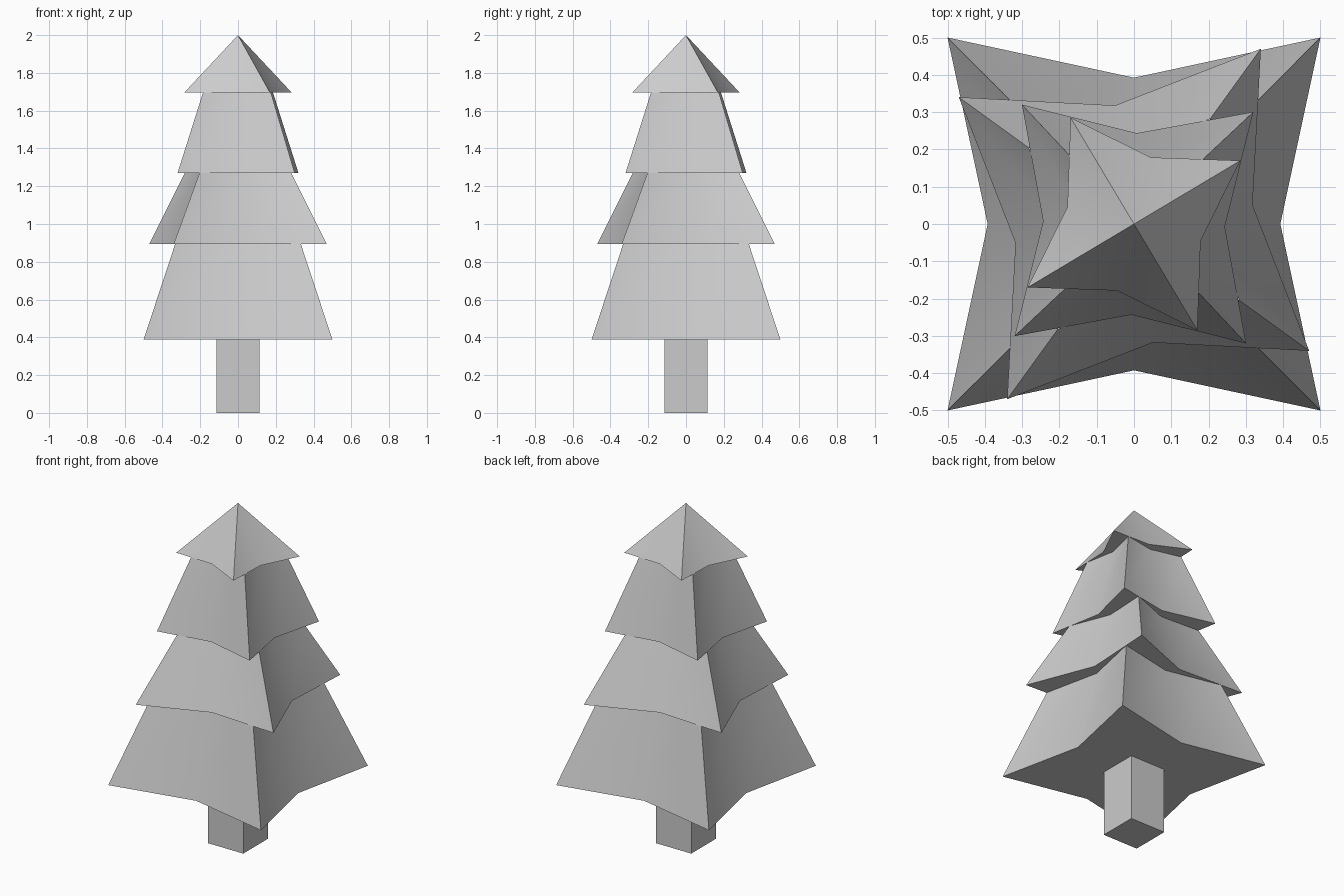
import bpy, bmesh, math

if "Cube" in bpy.data.objects:
    bpy.data.objects.remove(bpy.data.objects["Cube"])

MID = 0.555  # radius of the inward fold relative to the corner


def star_ring(bm, radius, turn, z):
    """Four-pointed star ring with folded-in sides."""
    verts = []
    for i in range(8):
        r = radius * (1 if i % 2 == 0 else MID)
        a = math.radians(45 + turn + 45 * i)
        verts.append(bm.verts.new((r * math.cos(a), r * math.sin(a), z)))
    return verts


def make_object(name, bm):
    bmesh.ops.recalc_face_normals(bm, faces=bm.faces[:])
    mesh = bpy.data.meshes.new(name)
    bm.to_mesh(mesh)
    bm.free()
    obj = bpy.data.objects.new(name, mesh)
    bpy.context.collection.objects.link(obj)
    return obj


def branch_tier(name, radius, turn, z0, z1, taper):
    bm = bmesh.new()
    low = star_ring(bm, radius, turn, z0)
    bm.faces.new(low[::-1])  # flat underside
    if taper > 0:
        high = star_ring(bm, radius * taper, turn, z1)
    else:
        tip = bm.verts.new((0, 0, z1))
    for i in range(8):
        j = (i + 1) % 8
        if taper > 0:
            bm.faces.new((low[i], low[j], high[j], high[i]))
        else:
            bm.faces.new((low[i], low[j], tip))
    obj = make_object(name, bm)
    # soft side folds, sharp corners
    bpy.ops.object.select_all(action='DESELECT')
    obj.select_set(True)
    bpy.context.view_layer.objects.active = obj
    bpy.ops.object.shade_smooth_by_angle(angle=math.radians(30))


# Branch tiers: name, corner radius, twist, bottom, top, taper
for tier in (
    ("branches_bottom", 0.707, 0, 0.388, 0.895, 0.665),
    ("branches_lower_middle", 0.58, 9.1, 0.895, 1.27, 0.60),
    ("branches_upper_middle", 0.439, -1.8, 1.27, 1.695, 0.58),
    ("branches_top", 0.332, -14.2, 1.695, 2.0, 0),
):
    branch_tier(*tier)

# Square trunk
bm = bmesh.new()
bmesh.ops.create_cube(bm, size=1)
bmesh.ops.scale(bm, vec=(0.23, 0.23, 0.388), verts=bm.verts)
bmesh.ops.translate(bm, vec=(0, 0, 0.194), verts=bm.verts)
top = [f for f in bm.faces if f.normal.z > 0.9]
bmesh.ops.delete(bm, geom=top, context='FACES_ONLY')
make_object("trunk", bm)
